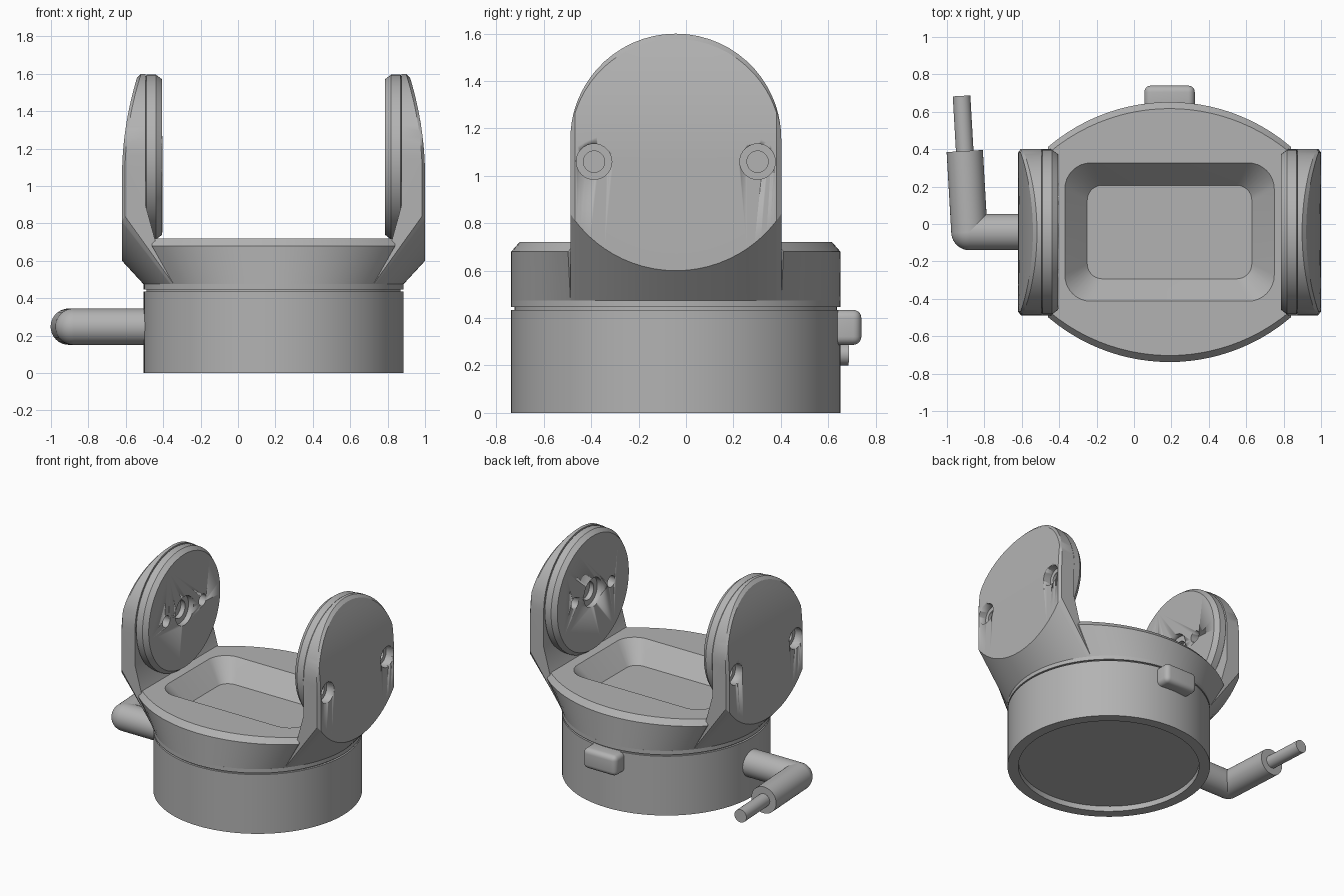
import bpy, bmesh, math
from mathutils import Vector, Matrix

if "Cube" in bpy.data.objects:
    bpy.data.objects.remove(bpy.data.objects["Cube"], do_unlink=True)

CX, CY = 0.19, -0.043      # axis of the turntable
R = 0.695                  # base radius
HALF = 0.445               # half width of each arm
FLARE_Z, TOP_Z, HUB_Z = 0.475, 0.72, 1.155

grey = bpy.data.materials.new("plain grey")
grey.use_nodes = True
grey.diffuse_color = (0.45, 0.45, 0.45, 1)
grey.node_tree.nodes["Principled BSDF"].inputs["Base Color"].default_value = grey.diffuse_color


def finish(name, bm, angle=30):
    bmesh.ops.remove_doubles(bm, verts=bm.verts, dist=1e-5)
    bmesh.ops.recalc_face_normals(bm, faces=bm.faces)
    mesh = bpy.data.meshes.new(name)
    bm.to_mesh(mesh)
    bm.free()
    mesh.materials.append(grey)
    ob = bpy.data.objects.new(name, mesh)
    bpy.context.collection.objects.link(ob)
    activate(ob)
    bpy.ops.object.shade_smooth_by_angle(angle=math.radians(angle))
    return ob


def activate(ob):
    bpy.ops.object.select_all(action='DESELECT')
    ob.select_set(True)
    bpy.context.view_layer.objects.active = ob


def loft(name, sections, angle=30):
    """Skin closed rings of equal length and cap both ends."""
    bm = bmesh.new()
    rings = [[bm.verts.new(p) for p in s] for s in sections]
    for a, b in zip(rings, rings[1:]):
        for i in range(len(a)):
            j = (i + 1) % len(a)
            bm.faces.new((a[i], a[j], b[j], b[i]))
    bm.faces.new(rings[0])
    bm.faces.new(rings[-1])
    return finish(name, bm, angle)


def turned(name, start, axis, profile, sides=64):
    """Stack circles of (distance, radius) along an axis."""
    turn = Vector(axis).to_track_quat('Z', 'Y')
    ring = [i * math.tau / sides for i in range(sides)]
    return loft(name, [[Vector(start) + turn @ Vector((r * math.cos(a), r * math.sin(a), d))
                        for a in ring] for d, r in profile])


def cut(ob, cutter):
    mod = ob.modifiers.new("cut", 'BOOLEAN')
    mod.operation, mod.solver, mod.object = 'DIFFERENCE', 'EXACT', cutter
    activate(ob)
    bpy.ops.object.modifier_apply(modifier=mod.name)
    bpy.data.objects.remove(cutter, do_unlink=True)


# Round base with a recessed underside and a narrow groove near the top
turned("base", (CX, CY, 0), (0, 0, 1),
       [(0.04, 0.62), (0, 0.62), (0, R), (0.435, R), (0.435, 0.68),
        (0.446, 0.68), (0.446, R), (FLARE_Z, R)], 96)

# Flared deck: circular arcs at the bottom open out into wider arcs at the top
def deck_ring(z, radius, half_x, depth):
    front = []
    n = 24
    for i in range(n + 1):
        x = half_x * (2 * i / n - 1)
        front.append((x, depth - radius + math.sqrt(radius ** 2 - x ** 2)))
    return [(CX + x, CY - y, z) for x, y in front] + [(CX - x, CY + y, z) for x, y in front]

deck = loft("deck", [deck_ring(FLARE_Z, R, 0.534, R), deck_ring(0.68, 1.0, 0.65, R),
                     deck_ring(TOP_Z, 1.0, 0.65, R - 0.035)], 25)

# Rounded rectangular pocket with sloping walls
def rounded_rect(hx, hy, r, z):
    pts = []
    for q in range(4):
        sx, sy = ((1, 1), (-1, 1), (-1, -1), (1, -1))[q]
        for i in range(9):
            a = (q + i / 8) * math.pi / 2
            pts.append((CX + sx * (hx - r) + r * math.cos(a),
                        CY + sy * (hy - r) + r * math.sin(a), z))
    return pts

cut(deck, loft("pocket_cutter", [rounded_rect(0.44, 0.25, 0.08, 0.58),
                                 rounded_rect(0.56, 0.37, 0.14, TOP_Z),
                                 rounded_rect(0.56, 0.37, 0.14, TOP_Z + 0.1)]))

# Upright arms: vertical slices from one edge to the other
def outer_x(z):
    return 0.81 - max(z - 1.05, 0) ** 2 / 3.5

def arm_slice(side, dy):
    edge = 0.015 * max(0, (abs(dy) - 0.425) / 0.02)
    top = HUB_Z + math.sqrt(max(HALF ** 2 - dy ** 2, 0))
    low = 0.6 + 0.533 - math.sqrt(0.533 ** 2 - dy ** 2)
    pts = [(0.5, FLARE_Z), (math.sqrt(R ** 2 - dy ** 2), FLARE_Z), (0.81 - edge, low)]
    face_top = top - 0.022
    knee = min(1.05, face_top)
    for i in range(11):
        z = knee + (face_top - knee) * i / 10
        pts.append((outer_x(z) - edge, z))
    pts += [(outer_x(top) - 0.015, top), (0.685, top), (0.685, 0.9), (0.63, 0.7)]
    return [(CX + side * x, CY + dy, z) for x, z in pts]

rim = [0.432, 0.439, 0.443, HALF]
stations = [-d for d in reversed(rim)] + \
    [0.425 * math.sin(math.pi * (i / 28 - 0.5)) for i in range(29)] + rim

for side, label in ((-1, "right"), (1, "left")):
    arm = loft(label + "_arm", [arm_slice(side, d) for d in stations], 25)
    inward = (-side, 0, 0)
    for dy in (-0.345, 0.345):
        cut(arm, turned("screw_cutter", (CX + side * 0.9, CY + dy, 1.06), inward,
                        [(0, 0.075), (0.15, 0.075), (0.15, 0.045), (0.2, 0.045)], 32))
    # Hub disc on the inside face, with a stepped bore and two pin holes
    disc = turned(label + "_hub_disc", (CX + side * 0.69, CY, HUB_Z), inward,
                  [(0, 0.425), (0.012, 0.44), (0.062, 0.44), (0.095, 0.415)], 80)
    bore = (CX + side * 0.55, CY, HUB_Z)
    outward = (side, 0, 0)
    cut(disc, turned("bore_cutter", bore, outward,
                     [(0, 0.105), (0.085, 0.105), (0.085, 0.065), (0.12, 0.065)], 40))
    for dy in (-0.21, 0.21):
        cut(disc, turned("pin_cutter", (bore[0], CY + dy, HUB_Z), outward,
                         [(0, 0.042), (0.11, 0.042)], 24))

# Cable: strain relief with a rounded elbow, then a thin lead
elbow = Vector((-0.88, CY, 0.248))
bend = Vector((-0.905, 0.39, 0.248))
tip = Vector((-0.922, 0.685, 0.248))
turned("cable_sleeve_inner", (-0.45, CY, 0.248), (-1, 0, 0), [(0, 0.097), (0.43, 0.097)], 40)
turned("cable_sleeve_outer", elbow, bend - elbow, [(0, 0.097), ((bend - elbow).length, 0.097)], 40)
turned("cable_lead", bend, tip - bend, [(-0.05, 0.047), ((tip - bend).length, 0.047)], 32)
bm = bmesh.new()
bmesh.ops.create_uvsphere(bm, u_segments=40, v_segments=20, radius=0.097,
                          matrix=Matrix.Translation(elbow))
finish("cable_elbow", bm)

# Rounded catch on the back of the base
bm = bmesh.new()
bmesh.ops.create_cube(bm, size=1, matrix=Matrix.Translation((CX, 0.67, 0.361))
                      @ Matrix.Diagonal((0.27, 0.14, 0.148, 1)))
bmesh.ops.bevel(bm, geom=bm.edges[:], offset=0.035, segments=5, profile=0.5, affect='EDGES')
finish("back_catch", bm, 40)
